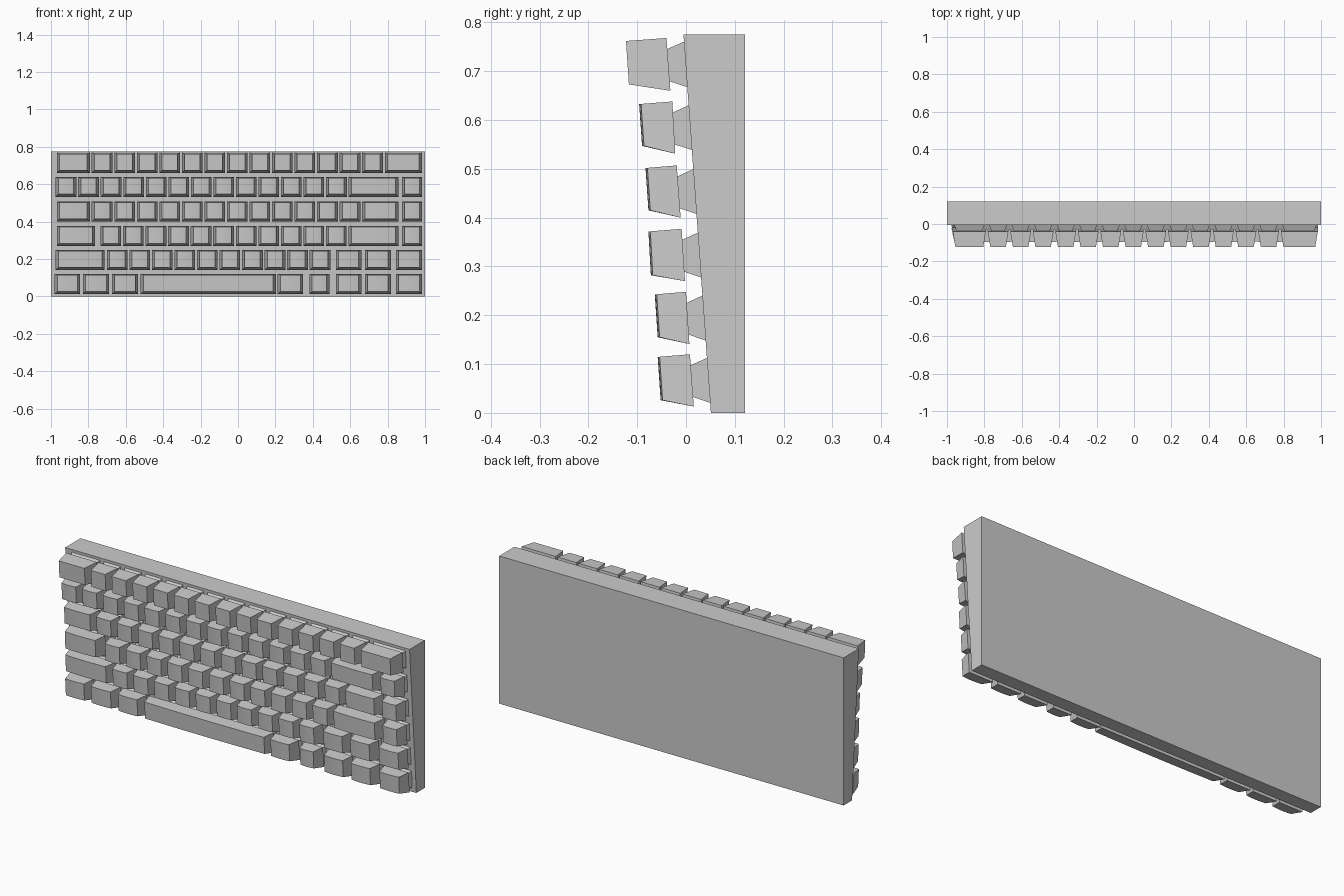
import bpy, bmesh, math

if "Cube" in bpy.data.objects:
    bpy.data.objects.remove(bpy.data.objects["Cube"])

P = 0.1205  # pitch of a single key


def finish(name, bm):
    bmesh.ops.recalc_face_normals(bm, faces=bm.faces)
    mesh = bpy.data.meshes.new(name)
    bm.to_mesh(mesh)
    bm.free()
    ob = bpy.data.objects.new(name, mesh)
    bpy.context.collection.objects.link(ob)
    return ob


def loft(bm, back, front, xb, xf, bulge=0.0, n=1):
    """Tapered block; back/front = ((y, z) upper, (y, z) lower), xb/xf = x ranges."""
    def row(pt, xr, steps, b):
        out = []
        for i in range(steps + 1):
            t = i / steps
            y = pt[0] - b * (1 - (2 * t - 1) ** 2)
            out.append(bm.verts.new((xr[0] + (xr[1] - xr[0]) * t, y, pt[1])))
        return out
    bu, bl = row(back[0], xb, 1, 0), row(back[1], xb, 1, 0)
    fu, fl = row(front[0], xf, n, bulge), row(front[1], xf, n, bulge)
    for i in range(n):
        f = bm.faces.new((fu[i], fu[i + 1], fl[i + 1], fl[i]))
        f.smooth = n > 1
    bm.faces.new((bu[0], bu[1], bl[1], bl[0]))
    bm.faces.new([bu[0]] + fu + [bu[1]])
    bm.faces.new([bl[0]] + fl + [bl[1]])
    bm.faces.new((bu[0], fu[0], fl[0], bl[0]))
    bm.faces.new((bu[1], fu[-1], fl[-1], bl[1]))


def case_y(z):
    return 0.051 - 0.0725 * z


def make_key(name, x0, x1, top, base, bulge):
    bm = bmesh.new()
    a, b = x0 + 0.005, x1 - 0.005
    # cap
    loft(bm, base, top, (a, b), (a + 0.014, b - 0.014), bulge, 6 if bulge else 1)
    # flared stem between cap and case
    (yu, zu), (yl, zl) = base
    foot = ((case_y(zu) + 0.004, zu - 0.006), (case_y(zl) + 0.004, zl + 0.006))
    neck = ((yu - 0.002, zu - 0.024), (yl - 0.004, zl + 0.02))
    loft(bm, foot, neck, (a + 0.006, b - 0.006), (a + 0.022, b - 0.022))
    finish(name, bm)


def run(start, count):
    return [(start + i * P, start + (i + 1) * P) for i in range(count)]


# case: wedge profile
bm = bmesh.new()
loft(bm, ((0.121, 0.775), (0.121, 0)), ((case_y(0.775), 0.775), (case_y(0), 0)),
     (-1, 1), (-1, 1))
finish("case", bm)

# rows: cap top (upper, lower), cap base (upper, lower), key x ranges
END = (0.872, 0.99)
rows = [
    (((-0.123, 0.762), (-0.117, 0.673)), ((-0.040, 0.768), (-0.032, 0.660)),
     [(-0.974, -0.787)] + run(-0.787, 13) + [(0.78, 0.988)]),
    (((-0.092, 0.633), (-0.086, 0.547)), ((-0.028, 0.638), (-0.022, 0.531)),
     run(-0.98, 13) + [(0.5865, 0.862), END]),
    (((-0.079, 0.502), (-0.073, 0.415)), ((-0.019, 0.507), (-0.011, 0.400)),
     [(-0.974, -0.787)] + run(-0.787, 12) + [(0.659, 0.862), END]),
    (((-0.073, 0.372), (-0.068, 0.282)), ((-0.009, 0.377), (-0.002, 0.270)),
     [(-0.974, -0.76)] + run(-0.74, 11) + [(0.5865, 0.862), END]),
    (((-0.060, 0.243), (-0.054, 0.155)), ((0.0, 0.248), (0.007, 0.141)),
     [(-0.98, -0.708)] + run(-0.706, 10)
     + [(0.518, 0.664), (0.674, 0.822), (0.84, 0.99)]),
    (((-0.054, 0.115), (-0.048, 0.026)), ((0.008, 0.120), (0.016, 0.013)),
     [(-0.985, -0.839), (-0.835, -0.684), (-0.678, -0.53), (-0.525, 0.207),
      (0.207, 0.353), (0.377, 0.493), (0.518, 0.664), (0.674, 0.822), (0.84, 0.99)]),
]
for r, (top, base, spans) in enumerate(rows):
    for k, (x0, x1) in enumerate(spans):
        name = "space_bar" if x1 - x0 > 0.5 else f"key_row{r + 1}_{k + 1}"
        make_key(name, x0, x1, top, base, 0.0 if r == 0 else 0.004)
